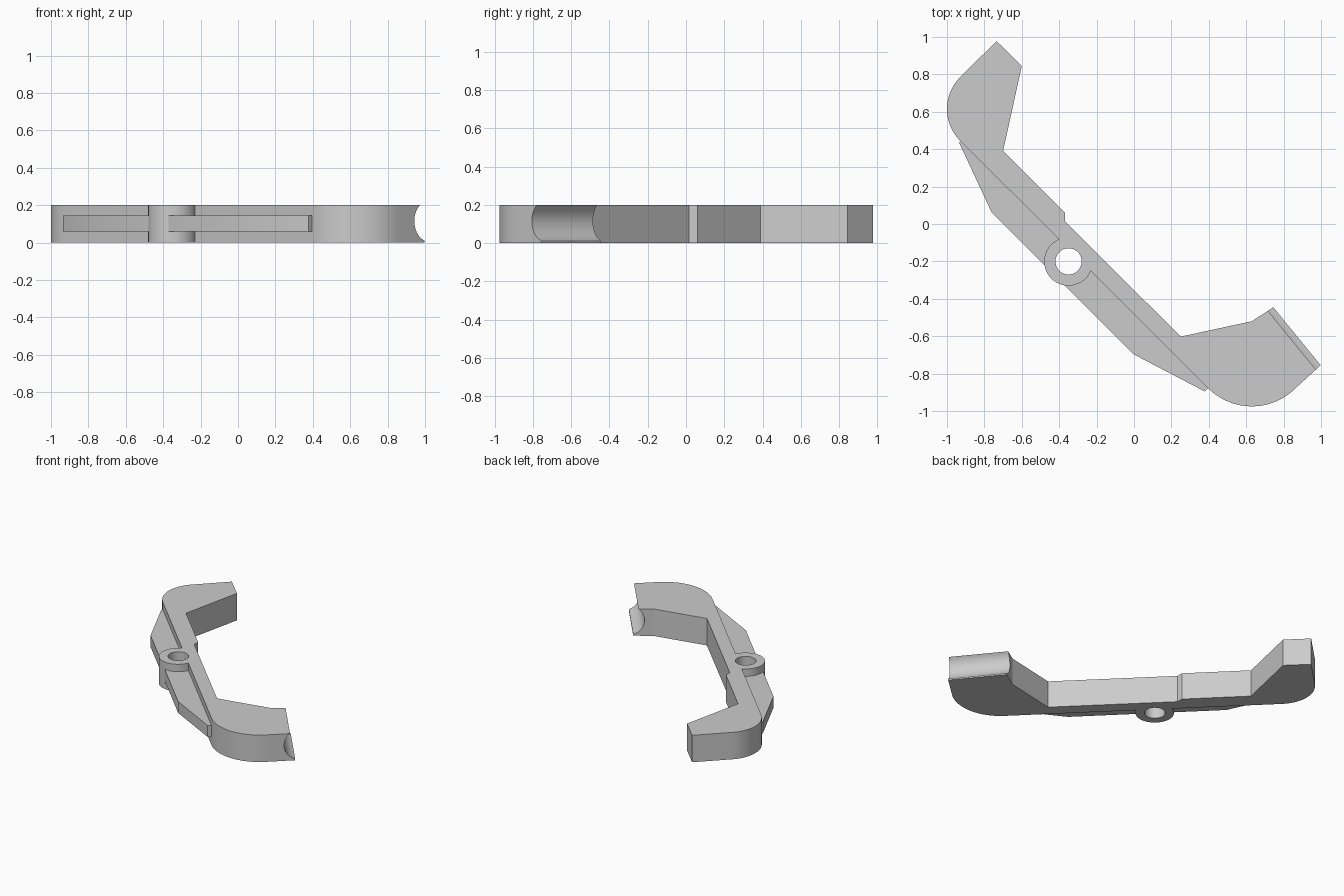
import bpy, bmesh
from math import cos, sin, radians, pi
from mathutils import Vector

if "Cube" in bpy.data.objects:
    bpy.data.objects.remove(bpy.data.objects["Cube"])


def arc(cx, cy, r, a0, a1, n=24):
    return [(cx + r * cos(radians(a0 + (a1 - a0) * i / n)),
             cy + r * sin(radians(a0 + (a1 - a0) * i / n))) for i in range(n + 1)]


def extrude(name, pts, z0, z1):
    bm = bmesh.new()
    face = bm.faces.new([bm.verts.new((x, y, z0)) for x, y in pts])
    top = bmesh.ops.extrude_face_region(bm, geom=[face])
    verts = [v for v in top["geom"] if isinstance(v, bmesh.types.BMVert)]
    bmesh.ops.translate(bm, verts=verts, vec=(0, 0, z1 - z0))
    bmesh.ops.recalc_face_normals(bm, faces=bm.faces)
    mesh = bpy.data.meshes.new(name)
    bm.to_mesh(mesh)
    bm.free()
    ob = bpy.data.objects.new(name, mesh)
    bpy.context.collection.objects.link(ob)
    return ob


def combine(target, other, operation):
    mod = target.modifiers.new(operation, 'BOOLEAN')
    mod.operation, mod.solver, mod.object = operation, 'EXACT', other
    bpy.context.view_layer.objects.active = target
    bpy.ops.object.modifier_apply(modifier=mod.name)
    bpy.data.objects.remove(other)


# Full-height lever arm with a rounded hook at each end
outline = [(-0.735, 0.978)]
outline += arc(-0.76, 0.615, 0.24, 135, 225)
outline += arc(0.63, -0.645, 0.33, 225, 315)
outline += [(0.998, -0.755), (0.745, -0.445), (0.63, -0.52), (0.25, -0.602),
            (-0.37, 0.015), (-0.37, 0.06), (-0.70, 0.39), (-0.60, 0.845)]
lever = extrude("lever_arm", outline, 0, 0.2)

# Thin stiffening rib along the outer edge
rib = extrude("rib", [(-0.935, 0.435), (-0.76, 0.06), (-0.005, -0.695),
                      (0.378, -0.895), (0.41, -0.863), (0.35, -0.75),
                      (-0.83, 0.43), (-0.90, 0.47)], 0.06, 0.145)
combine(lever, rib, 'UNION')

# Pivot boss and its through hole
boss = extrude("boss", arc(-0.35, -0.2, 0.13, 0, 352.5, 47), 0, 0.2)
combine(lever, boss, 'UNION')
hole = extrude("hole_cutter", arc(-0.35, -0.2, 0.07, 0, 352.5, 47), -0.1, 0.3)
combine(lever, hole, 'DIFFERENCE')

# Concave groove across the lower hook's end face
a, b = Vector((0.745, -0.445, 0)), Vector((0.998, -0.755, 0))
along = (b - a).normalized()
outward = Vector((-along.y, along.x, 0))
groove = extrude("groove_cutter", arc(0, 0, 0.11, 0, 354.375, 63), -0.5, 0.5)
groove.rotation_euler = along.to_track_quat('Z', 'Y').to_euler()
groove.location = (a + b) / 2 + outward * 0.035 + Vector((0, 0, 0.115))
bpy.context.view_layer.update()
combine(lever, groove, 'DIFFERENCE')

# Smooth curved walls, crisp edges
lever.select_set(True)
bpy.context.view_layer.objects.active = lever
bpy.ops.object.shade_smooth_by_angle(angle=radians(20))
